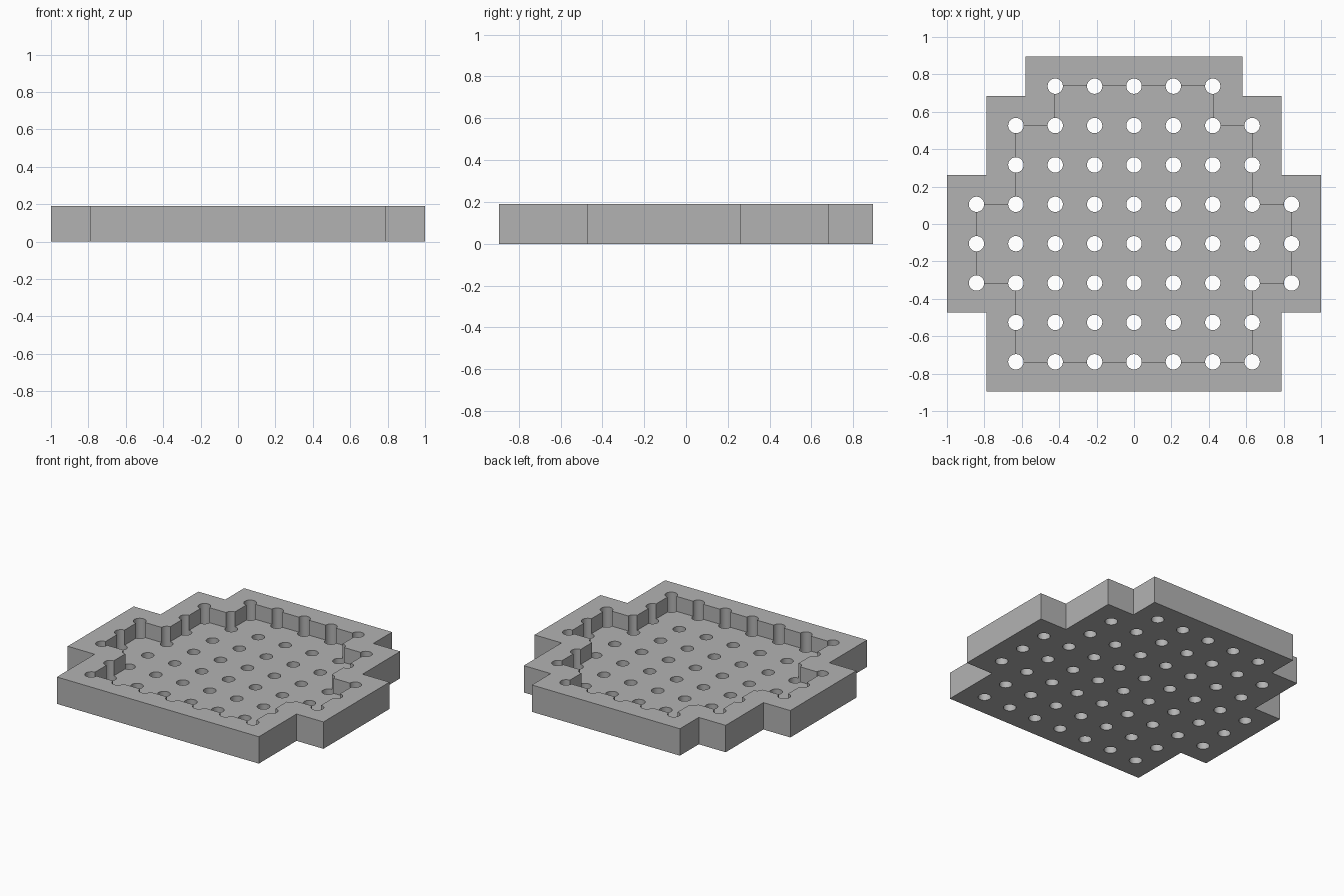
import bpy
import bmesh
from math import pi, radians
from mathutils import Matrix

if "Cube" in bpy.data.objects:
    bpy.data.objects.remove(bpy.data.objects["Cube"], do_unlink=True)

PITCH = 2 / 9.5          # spacing of the hole grid
RIM = 0.75 * PITCH       # rim width around the recess
HEIGHT = 0.19
FLOOR = 0.084            # height of the recess floor
HOLE_R = 0.041

# Right half of the stepped outline, in grid steps, front to back
STEPS = [(3, -3.5), (3, -1.5), (4, -1.5), (4, 0.5),
         (3, 0.5), (3, 2.5), (2, 2.5), (2, 3.5)]
# Holes on each side of the centre line, one entry per row
ROWS = [3, 3, 4, 4, 4, 3, 3, 2]


def finish(name, bm):
    bmesh.ops.recalc_face_normals(bm, faces=bm.faces)
    mesh = bpy.data.meshes.new(name)
    bm.to_mesh(mesh)
    bm.free()
    obj = bpy.data.objects.new(name, mesh)
    bpy.context.collection.objects.link(obj)
    return obj


def stepped_prism(name, grow, z0, z1):
    """Mirrored stepped outline, grown outward and extruded."""
    side = [(x * PITCH + grow, y * PITCH + (grow if y > 0 else -grow))
            for x, y in STEPS]
    outline = side + [(-x, y) for x, y in reversed(side)]
    bm = bmesh.new()
    face = bm.faces.new([bm.verts.new((x, y, z0)) for x, y in outline])
    top = bmesh.ops.extrude_face_region(bm, geom=[face])["geom"]
    verts = [v for v in top if isinstance(v, bmesh.types.BMVert)]
    bmesh.ops.translate(bm, verts=verts, vec=(0, 0, z1 - z0))
    return finish(name, bm)


def hole_pegs(name):
    bm = bmesh.new()
    for row, n in enumerate(ROWS):
        for col in range(-n, n + 1):
            place = Matrix.Translation((col * PITCH, (row - 3.5) * PITCH, HEIGHT / 2))
            bmesh.ops.create_cone(bm, cap_ends=True, segments=32, radius1=HOLE_R,
                                  radius2=HOLE_R, depth=HEIGHT * 2,
                                  matrix=place @ Matrix.Rotation(pi / 32, 4, "Z"))
    return finish(name, bm)


def cut(obj, cutter):
    mod = obj.modifiers.new("cut", "BOOLEAN")
    mod.operation = "DIFFERENCE"
    mod.solver = "EXACT"
    mod.object = cutter
    bpy.context.view_layer.objects.active = obj
    bpy.ops.object.modifier_apply(modifier=mod.name)
    bpy.data.objects.remove(cutter, do_unlink=True)


# Tray body with a sunken floor and through holes
tray = stepped_prism("perforated_tray", RIM, 0, HEIGHT)
cut(tray, stepped_prism("recess_cutter", 0, FLOOR, HEIGHT + 0.1))
cut(tray, hole_pegs("hole_cutter"))

# Plain grey material
grey = bpy.data.materials.new("grey")
grey.use_nodes = True
colour = (0.45, 0.45, 0.45, 1)
grey.diffuse_color = colour
grey.node_tree.nodes["Principled BSDF"].inputs["Base Color"].default_value = colour
tray.data.materials.clear()
tray.data.materials.append(grey)

# Smooth hole walls, sharp edges elsewhere
bpy.ops.object.select_all(action="DESELECT")
tray.select_set(True)
bpy.context.view_layer.objects.active = tray
bpy.ops.object.shade_smooth_by_angle(angle=radians(30))
